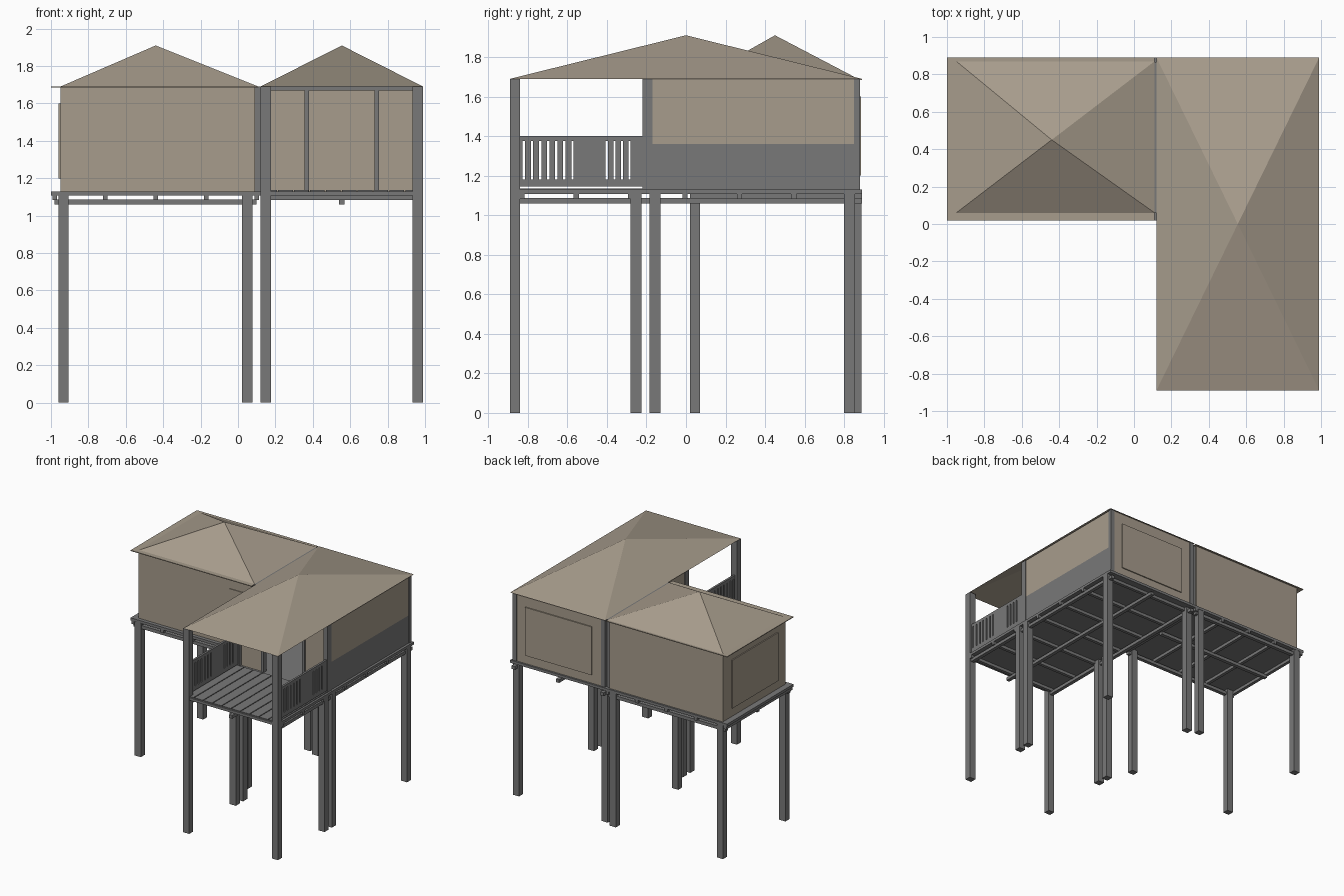
import bpy, bmesh

cube = bpy.data.objects.get("Cube")
if cube:
    bpy.data.objects.remove(cube, do_unlink=True)


def material(name, color):
    m = bpy.data.materials.new(name)
    m.use_nodes = True
    m.diffuse_color = color
    m.node_tree.nodes["Principled BSDF"].inputs["Base Color"].default_value = color
    return m


TAN = material("tan_canvas", (0.39, 0.335, 0.265, 1))
GREY = material("grey_timber", (0.19, 0.19, 0.19, 1))


def finish(name, bm, mat):
    bmesh.ops.recalc_face_normals(bm, faces=bm.faces)
    mesh = bpy.data.meshes.new(name)
    bm.to_mesh(mesh)
    bm.free()
    mesh.materials.append(mat)
    ob = bpy.data.objects.new(name, mesh)
    bpy.context.collection.objects.link(ob)
    return ob


def boxes(name, mat, spans):
    """One object from boxes given as x, y and z spans."""
    bm = bmesh.new()
    for span in spans:
        verts = bmesh.ops.create_cube(bm, size=1)["verts"]
        for v in verts:
            v.co = [(a + b) / 2 + c * (b - a) for (a, b), c in zip(span, v.co)]
    return finish(name, bm, mat)


def around(c, half):
    return (c - half, c + half)


def pyramid(name, x, y, z, apex):
    bm = bmesh.new()
    base = [bm.verts.new((x[i], y[j], z)) for i, j in ((0, 0), (1, 0), (1, 1), (0, 1))]
    top = bm.verts.new(apex)
    for a, b in zip(base, base[1:] + base[:1]):
        bm.faces.new((a, b, top))
    return finish(name, bm, TAN)


FLOOR, EAVE, PEAK = 1.13, 1.69, 1.91
WALL = (FLOOR, EAVE)
SLAB = (1.108, FLOOR)
UPPER, LOWER = (1.083, 1.11), (1.06, 1.087)
AX, AY = (-1.0, 0.12), (0.02, 0.89)      # side wing footprint
BX, BY = (0.12, 0.99), (-0.89, 0.89)     # main wing footprint

# Floors and the two layers of beams beneath
boxes("side_wing_floor", GREY, [(AX, AY, SLAB)])
boxes("main_wing_floor", GREY, [(BX, BY, SLAB)])
boxes("side_wing_joists", GREY,
      [(around(-0.98 + 0.27 * i, 0.013), AY, UPPER) for i in range(5)])
boxes("side_wing_beams", GREY,
      [((-0.98, 0.1), around(y, 0.015), LOWER) for y in (0.045, 0.45, 0.865)])
boxes("main_wing_joists", GREY,
      [(BX, around(-0.83 + 0.275 * i, 0.013), UPPER) for i in range(7)])
boxes("main_wing_beams", GREY,
      [(around(x, 0.015), BY, LOWER) for x in (0.148, 0.555, 0.962)])

# Porch planks
boxes("porch_planks", GREY,
      [((0.13 + 0.085 * i, 0.208 + 0.085 * i), (-0.88, -0.22), (FLOOR, FLOOR + 0.006))
       for i in range(10)])

# Stilts
boxes("side_wing_stilts", GREY,
      [(around(x, 0.028), around(y, 0.026), (0, 1.11))
       for x in (-0.933, 0.05) for y in (0.045, 0.862)])
boxes("main_wing_stilts", GREY,
      [(around(x, 0.028), around(y, 0.027), (0, 1.11))
       for x in (0.148, 0.962) for y in (-0.253, -0.157, 0.827)])
boxes("porch_posts", GREY,
      [(around(x, 0.028), around(-0.865, 0.026), (0, EAVE)) for x in (0.148, 0.962)])

# Side wing walls
boxes("side_wing_walls", TAN, [
    ((-0.95, 0.09), (0.05, 0.065), WALL),
    ((-0.95, 0.09), (0.86, 0.875), WALL),
    ((-0.95, -0.935), (0.065, 0.86), WALL)])
boxes("wing_connector", GREY, [((0.09, 0.12), (0.06, 0.865), WALL)])

# Main wing walls: tan above a grey skirt on the long sides
for side, x in (("left", (0.955, 0.97)), ("right", (0.135, 0.15))):
    boxes(side + "_wall_upper", TAN, [(x, (-0.17, 0.85), (1.36, EAVE))])
    boxes(side + "_wall_skirt", GREY, [(x, (-0.17, 0.85), (FLOOR, 1.36))])
boxes("main_back_wall", TAN, [((0.15, 0.955), (0.86, 0.875), WALL)])
boxes("main_front_wall", TAN, [
    ((0.17, 0.36), (-0.195, -0.18), WALL),
    ((0.75, 0.94), (-0.195, -0.18), WALL)])
boxes("doorway_frame", GREY,
      [(around(x, 0.012), (-0.205, -0.17), WALL) for x in (0.367, 0.743)]
      + [((0.17, 0.94), (-0.205, -0.17), (1.668, EAVE))])
boxes("main_corner_posts", GREY,
      [(around(x, 0.018), y, WALL) for x in (0.145, 0.957)
       for y in ((-0.22, -0.17), (0.85, 0.88))])

# Window panels and the side wing door, as thin plates
boxes("side_window_panel", TAN, [((-0.959, -0.95), (0.16, 0.76), (1.2, 1.6))])
boxes("back_window_panel", TAN, [((0.25, 0.86), (0.875, 0.884), (1.2, 1.6))])
boxes("side_wing_door", TAN, [((-0.11, 0.045), (0.044, 0.05), (1.18, 1.6))])

# Slotted porch railings
slots = [-0.82 + 0.041 * i for i in range(7)] + [-0.40 + 0.038 * i for i in range(4)]
edges = [-0.84] + [e for s in slots for e in around(s, 0.006)] + [-0.22]
for side, x in (("left", (0.955, 0.972)), ("right", (0.138, 0.155))):
    boxes(side + "_railing", GREY,
          [(x, (-0.84, -0.22), (1.145, 1.18)), (x, (-0.84, -0.22), (1.375, 1.4))]
          + [(x, pair, (1.18, 1.375)) for pair in zip(edges[::2], edges[1::2])])

# Roofs
boxes("side_wing_eave", TAN, [((-1.0, 0.11), AY, (EAVE - 0.006, EAVE))])
pyramid("side_wing_roof", (-0.95, 0.11), (0.06, 0.87), EAVE, (-0.44, 0.45, PEAK))
pyramid("main_wing_roof", BX, BY, EAVE, (0.555, 0, PEAK))
